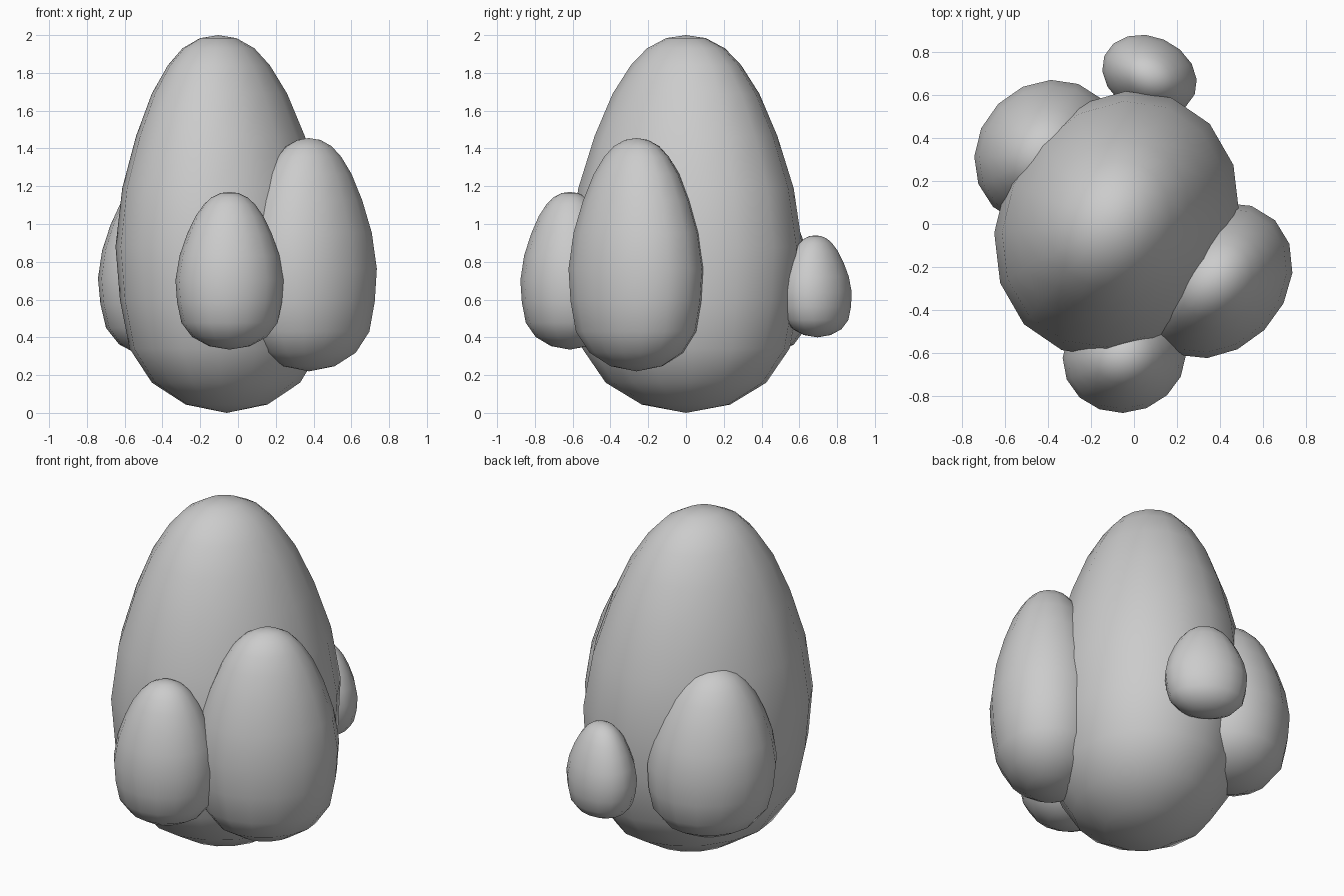
import bpy, bmesh
from math import cos, sin, tau, radians

if "Cube" in bpy.data.objects:
    bpy.data.objects.remove(bpy.data.objects["Cube"])

# egg outline: (height fraction, radius fraction) from bottom to top
PROFILE = [(0.022, 0.38), (0.08, 0.69), (0.17, 0.89), (0.30, 0.97), (0.44, 1.0),
           (0.595, 0.925), (0.733, 0.785), (0.845, 0.63), (0.92, 0.475),
           (0.965, 0.335), (0.992, 0.17)]
SIDES = 16


def egg(name, base, top, z0, z1, ra, rb, turn=0):
    """Egg with elliptical section (ra, rb turned by degrees), leaning from base to top."""
    bm = bmesh.new()
    c, s = cos(radians(turn)), sin(radians(turn))

    def axis(t):
        return [base[i] + (top[i] - base[i]) * t for i in (0, 1)]

    rings = []
    for t, r in PROFILE:
        x0, y0 = axis(t)
        z = z0 + (z1 - z0) * t
        ring = []
        for i in range(SIDES):
            # vertices keep even world angles before the turn
            a = tau * i / SIDES - radians(turn)
            u, v = ra * r * cos(a), rb * r * sin(a)
            ring.append(bm.verts.new((x0 + u * c - v * s, y0 + u * s + v * c, z)))
        rings.append(ring)
    low = bm.verts.new((*base, z0))
    high = bm.verts.new((*top, z1))
    for i in range(SIDES):
        j = (i + 1) % SIDES
        bm.faces.new((low, rings[0][j], rings[0][i]))
        bm.faces.new((high, rings[-1][i], rings[-1][j]))
        for p, q in zip(rings, rings[1:]):
            bm.faces.new((p[i], p[j], q[j], q[i]))
    for f in bm.faces:
        f.smooth = True
    me = bpy.data.meshes.new(name)
    bm.to_mesh(me)
    bm.free()
    ob = bpy.data.objects.new(name, me)
    bpy.context.collection.objects.link(ob)
    return ob


# large central boulder
egg("main_boulder", (-0.06, 0.0), (-0.105, 0.0), 0.0, 2.0, 0.64, 0.545, 60)
# smaller boulders leaning against it
egg("right_boulder", (0.375, -0.262), (0.375, -0.262), 0.22, 1.455, 0.395, 0.325, 45)
egg("front_boulder", (-0.045, -0.615), (-0.045, -0.615), 0.335, 1.17, 0.288, 0.26, 15)
egg("left_boulder", (-0.395, 0.34), (-0.415, 0.32), 0.285, 1.255, 0.355, 0.32, 45)
egg("back_boulder", (0.072, 0.695), (0.072, 0.685), 0.40, 0.94, 0.228, 0.178, 155)
